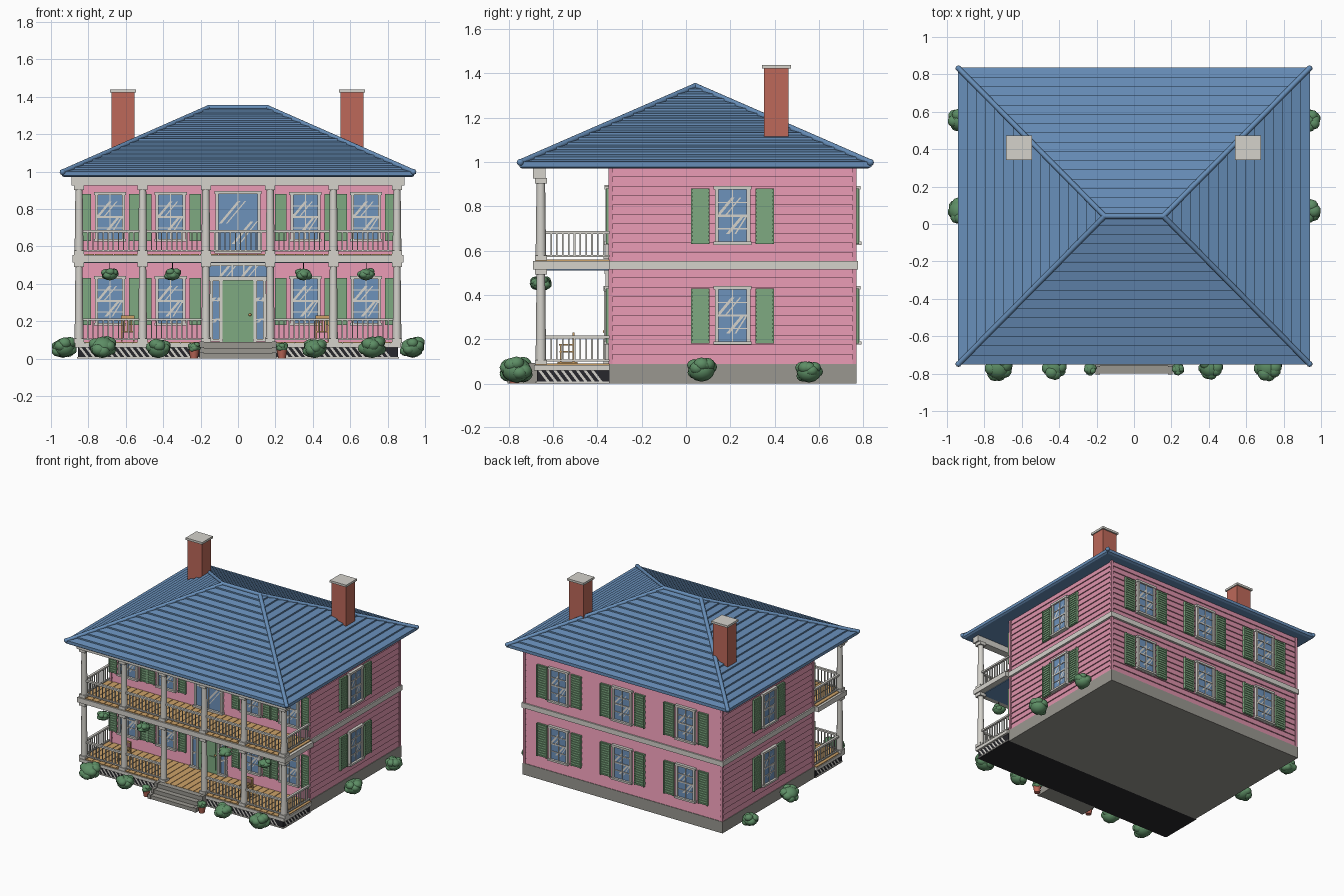
import bpy, bmesh, math, random
from mathutils import Matrix, Vector

if "Cube" in bpy.data.objects:
    bpy.data.objects.remove(bpy.data.objects["Cube"])

random.seed(4)
COLOURS = {
    "pink": (0.73, 0.29, 0.41), "roof_blue": (0.135, 0.27, 0.48), "glass_blue": (0.155, 0.29, 0.50),
    "shutter_green": (0.21, 0.40, 0.22), "leaf_green": (0.11, 0.27, 0.13), "trim_white": (0.66, 0.645, 0.60),
    "stone_grey": (0.32, 0.31, 0.28), "brick_red": (0.51, 0.14, 0.10), "wood_tan": (0.61, 0.36, 0.14),
    "shadow_dark": (0.02, 0.02, 0.025)}
MATS = {}
for n, c in COLOURS.items():
    MATS[n] = bpy.data.materials.new(n)
    MATS[n].diffuse_color = (*c, 1)

parts = {}          # name -> (bmesh, colour, smooth)
I = Matrix.Identity(4)


def part(name, colour, smooth=False):
    return parts.setdefault(name, (bmesh.new(), colour, smooth))[0]


def box(name, colour, x0, x1, y0, y1, z0, z1, M=I):
    T = Matrix.Translation(((x0 + x1) / 2, (y0 + y1) / 2, (z0 + z1) / 2))
    bmesh.ops.create_cube(part(name, colour), size=1, matrix=M @ T @ Matrix.Diagonal((x1 - x0, y1 - y0, z1 - z0, 1)))


def poly(name, colour, pts, M=I):
    bm = part(name, colour)
    bm.faces.new([bm.verts.new(M @ Vector(p)) for p in pts])


def rod(name, colour, a, b, r0, r1=None, seg=12):
    a, b = Vector(a), Vector(b)
    M = Matrix.Translation((a + b) / 2) @ (b - a).to_track_quat('Z', 'Y').to_matrix().to_4x4()
    bmesh.ops.create_cone(part(name, colour, True), cap_ends=True, segments=seg, radius1=r0,
                          radius2=r0 if r1 is None else r1, depth=(b - a).length, matrix=M)


def ball(name, colour, c, r, sub=2, sz=1):
    M = Matrix.Translation(c) @ Matrix.Diagonal((1, 1, sz, 1))
    bmesh.ops.create_icosphere(part(name, colour, True), subdivisions=sub, radius=r, matrix=M)


def loft(name, colour, rects):
    """Stack of rectangles (x half width, y0, y1, z) skinned and capped."""
    bm = part(name, colour)
    rings = [[bm.verts.new(p) for p in ((-x, y0, z), (x, y0, z), (x, y1, z), (-x, y1, z))] for x, y0, y1, z in rects]
    for a, b in zip(rings, rings[1:]):
        for i in range(4):
            j = (i + 1) % 4
            bm.faces.new((a[i], a[j], b[j], b[i]))
    bm.faces.new(rings[0][::-1])
    bm.faces.new(rings[-1])


# house body: foundation, lapped siding, belt course
box("foundation", "stone_grey", -.85, .85, -.35, .77, 0, .088)
for name, z0, z1 in (("lower_siding", .088, .52), ("upper_siding", .55, .975)):
    rects, n = [], 10
    for i in range(n):
        a, b = z0 + (z1 - z0) * i / n, z0 + (z1 - z0) * (i + 1) / n
        rects += [(.846, -.346, .766, a), (.838, -.338, .758, b)]
    loft(name, "pink", rects)
for sx in (-1, 1):
    for y in (-.34, .76):
        box("corner_boards", "pink", sx * .84 - .009, sx * .84 + .009, y - .009, y + .009, .088, .975)
box("belt_course", "trim_white", -.856, .856, -.35, .776, .515, .553)

# hip roof in lapped courses with rounded hip and ridge caps
rects, n = [(.93, -.74, .82, .97), (.942, -.752, .836, .978)], 16
at = lambda t: (.942 - .785 * t, -.752 + .794 * t, .836 - .794 * t)
for i in range(n):
    for t, lift in ((i / n, .011), ((i + 1) / n, 0)):
        rects.append((*at(t), .99 + .35 * t + lift))
loft("roof", "roof_blue", rects)
for sx in (-1, 1):
    top = (sx * .157, .042, 1.342)
    for y in (-.748, .832):
        foot = (sx * .938, y, .998)
        rod("roof_caps", "roof_blue", foot, top, .014)
        ball("roof_caps", "roof_blue", foot, .016)
    ball("roof_caps", "roof_blue", top, .015)
rod("roof_caps", "roof_blue", (-.157, .042, 1.342), (.157, .042, 1.342), .014)

# chimneys
for x in (-.615, .61):
    box("chimneys", "brick_red", x - .062, x + .062, .352, .462, 1.05, 1.425)
    box("chimney_caps", "trim_white", x - .07, x + .07, .343, .473, 1.422, 1.438)


# windows: built facing -y around their lower middle, then turned to each wall
def glazing(M, w, h, cols, rows, name="window"):
    box(name + "_glass", "glass_blue", -w, w, -.013, 0, 0, h, M)
    for k in (-.35, .3):                                   # reflection streaks
        for dx, t in ((0, .016), (.03, .008)):
            c, s, m = k * w + dx, min(.5 * w, .05), h * (.68 if k < 0 else .32)
            poly(name + "_streaks", "trim_white", [(c - s - t, -.0145, m - s * 1.2), (c - s, -.0145, m - s * 1.2),
                 (min(c + s, w), -.0145, m + s * 1.2), (min(c + s, w) - t, -.0145, m + s * 1.2)], M)
    for i in range(1, cols):
        x = -w + 2 * w * i / cols
        box(name + "_bars", "trim_white", x - .003, x + .003, -.018, 0, 0, h, M)
    for i in range(1, rows):
        t = .005 if 2 * i == rows else .0025
        box(name + "_bars", "trim_white", -w, w, -.018, 0, h * i / rows - t, h * i / rows + t, M)
    for s in (-1, 1):
        x = s * (w + .006)
        box(name + "_frames", "trim_white", x - .008, x + .008, -.022, 0, -.008, h + .01, M)
    box(name + "_frames", "trim_white", -w - .02, w + .02, -.025, 0, h, h + .016, M)
    box(name + "_frames", "trim_white", -w - .02, w + .02, -.03, 0, -.014, 0, M)


def window(M, off=.145, half=.042):
    glazing(M, .066, .235, 2, 4)
    for s in (-1, 1):
        x = s * off
        box("shutters", "shutter_green", x - half, x + half, -.012, 0, -.01, .24, M)
        for e in (-1, 1):
            box("shutters", "shutter_green", x + e * (half - .004) - .004, x + e * (half - .004) + .004, -.019, 0, -.01, .24, M)
        for i in range(14):
            z = -.006 + i * .0178
            box("shutters", "shutter_green", x - half, x + half, -.017, 0, z, z + .009, M)


def wall(x, y, z, turn):
    return Matrix.Translation((x, y, z)) @ Matrix.Rotation(math.radians(turn), 4, 'Z')


for z in (.19, .64):
    for x in (-.685, -.36, .36, .685):
        window(wall(x, -.342, z, 0), .132, .03)
    for x in (-.54, 0, .54):
        window(wall(x, .762, z, 180))
    window(wall(.842, .21, z, 90))
    window(wall(-.842, .21, z, -90))

# entrance: door, sidelights, transom, balcony glazing above
box("door", "shutter_green", -.082, .082, -.362, -.34, .09, .42)
for sx in (-1, 1):
    for z0, z1 in ((.12, .22), (.25, .39)):
        box("door_panels", "shutter_green", sx * .038 - .027, sx * .038 + .027, -.367, -.35, z0, z1)
    box("door_frame", "trim_white", sx * .09 - .008, sx * .09 + .008, -.37, -.34, .09, .425)
    glazing(wall(sx * .118, -.342, .105, 0), .018, .31, 1, 3, "sidelight")
box("door_frame", "trim_white", -.1, .1, -.372, -.34, .418, .432)
ball("door_knob", "wood_tan", (.064, -.368, .235), .008)
glazing(wall(0, -.342, .44, 0), .155, .055, 5, 1, "transom")
glazing(wall(0, -.342, .575, 0), .105, .305, 2, 1, "balcony_door")

# porch floors, ceiling and front beam
box("porch_base", "shadow_dark", -.855, .855, -.672, -.345, .0, .062)
box("porch_floor_edge", "trim_white", -.872, .872, -.685, -.345, .06, .084)
box("balcony_slab", "trim_white", -.885, .885, -.69, -.345, .515, .553)
box("porch_ceiling", "roof_blue", -.84, .84, -.65, -.346, .511, .516)
for k in range(34):
    x = -.867 + k * .051
    for z in (.082, .551):
        box("porch_boards", "wood_tan", x, x + .047, -.68, -.346, z, z + .008)
box("porch_beam", "trim_white", -.89, .89, -.69, -.635, .925, .972)


# diagonal lattice strips in front of the dark base
def lattice(M, length):
    for k in range(int((length - .05) / .034)):
        x = .004 + k * .034
        poly("lattice", "trim_white", [(x + .04, -.004, .008), (x + .054, -.004, .008), (x + .014, -.004, .06), (x, -.004, .06)], M)
    box("lattice", "trim_white", 0, length, -.006, 0, .002, .01, M)


lattice(wall(-.855, -.672, 0, 0), .675)
lattice(wall(.18, -.672, 0, 0), .675)
lattice(wall(.855, -.672, 0, 90), .325)
lattice(wall(-.855, -.347, 0, -90), .325)

# columns on both floors
COLS = (-.85, -.51, -.172, .172, .51, .85)
for x in COLS:
    for z0, z1 in ((.085, .516), (.555, .928)):
        rod("columns", "trim_white", (x, -.655, z0), (x, -.655, z1), .024, .019)
        for a, b, r in ((z0, z0 + .022, .027), (z1 - .025, z1, .027)):
            box("column_blocks", "trim_white", x - r, x + r, -.655 - r, -.655 + r, a, b)


# railings
def railing(M, length, z):
    box("railings", "trim_white", 0, length, -.009, .009, z + .115, z + .128, M)
    box("railings", "trim_white", 0, length, -.006, .006, z + .012, z + .021, M)
    n = round(length / .027)
    for i in range(1, n):
        x = length * i / n
        box("railings", "trim_white", x - .0035, x + .0035, -.0035, .0035, z + .02, z + .116, M)


for z in (.088, .56):
    for a, b in zip(COLS, COLS[1:]):
        if z > .5 or abs(a + b) > .1:
            railing(wall(a + .02, -.655, 0, 0), b - a - .04, z)
    for x in (-.85, .85):
        railing(wall(x, -.635, 0, 90), .29, z)

# front steps with low sloping side walls
for i in range(3):
    box("front_steps", "stone_grey", -.185, .185, -.80 + i * .04, -.67, 0, .03 * (i + 1) - .002)
for sx in (-1, 1):
    for i in range(3):
        box("step_sides", "stone_grey", sx * .193 - .012, sx * .193 + .012, -.805 + i * .04, -.67, 0, .03 * (i + 1) + .003)

# rocking chairs on the porch
for x in (-.59, .45):
    for sx in (-1, 1):
        e = x + sx * .032
        box("chairs", "wood_tan", e - .003, e + .003, -.58, -.49, .091, .098)
        box("chairs", "wood_tan", e - .004, e + .004, -.572, -.505, .172, .178)
        for y, z in ((-.565, .175), (-.508, .23)):
            box("chairs", "wood_tan", e - .004, e + .004, y - .004, y + .004, .092, z)
    box("chairs", "wood_tan", x - .034, x + .034, -.57, -.504, .14, .148)
    for k in (-.018, 0, .018):
        box("chairs", "wood_tan", x + k - .004, x + k + .004, -.51, -.506, .145, .225)
    box("chairs", "wood_tan", x - .035, x + .035, -.512, -.504, .215, .23)


# lumpy shrubs: one core plus a ring of smaller balls
def shrub(name, x, y, z, r, sz=.85):
    ball(name, "leaf_green", (x, y, z), r * .85, 2, sz)
    for i in range(9):
        a, h = i * 2.4, random.uniform(-.35, .45)
        q = r * .5 * math.sqrt(1 - h * h)
        ball(name, "leaf_green", (x + q * math.cos(a), y + q * math.sin(a), z + h * r * sz), r * random.uniform(.44, .52), 2, sz)


for x, r in ((-.725, .08), (-.425, .07), (.41, .07), (.718, .08)):
    shrub("front_bushes", x, -.765, r * .76, r)
for sx in (-1, 1):
    shrub("side_bushes", sx * .93, .07, .06, .072)
    shrub("side_bushes", sx * .935, .555, .052, .066)
    # potted plants by the steps
    rod("pots", "brick_red", (sx * .235, -.775, 0), (sx * .235, -.775, .045), .02, .028)
    shrub("potted_plants", sx * .235, -.775, .06, .036)
    # hanging baskets
    for x in (.35, .685):
        shrub("hanging_plants", sx * x, -.655, .45, .05, .75)
        rod("basket_hangers", "shadow_dark", (sx * x, -.655, .45), (sx * x, -.655, .515), .002, None, 6)

# turn every collected part into an object
for name, (bm, colour, smooth) in parts.items():
    me = bpy.data.meshes.new(name)
    bm.to_mesh(me)
    bm.free()
    me.materials.append(MATS[colour])
    ob = bpy.data.objects.new(name, me)
    bpy.context.collection.objects.link(ob)
    if smooth:
        bpy.ops.object.select_all(action='DESELECT')
        ob.select_set(True)
        bpy.context.view_layer.objects.active = ob
        bpy.ops.object.shade_smooth_by_angle(angle=math.radians(40))

for m in bpy.data.materials:
    if m.users and not m.is_grease_pencil:
        m.use_nodes = True
        m.node_tree.nodes["Principled BSDF"].inputs["Base Color"].default_value = m.diffuse_color
